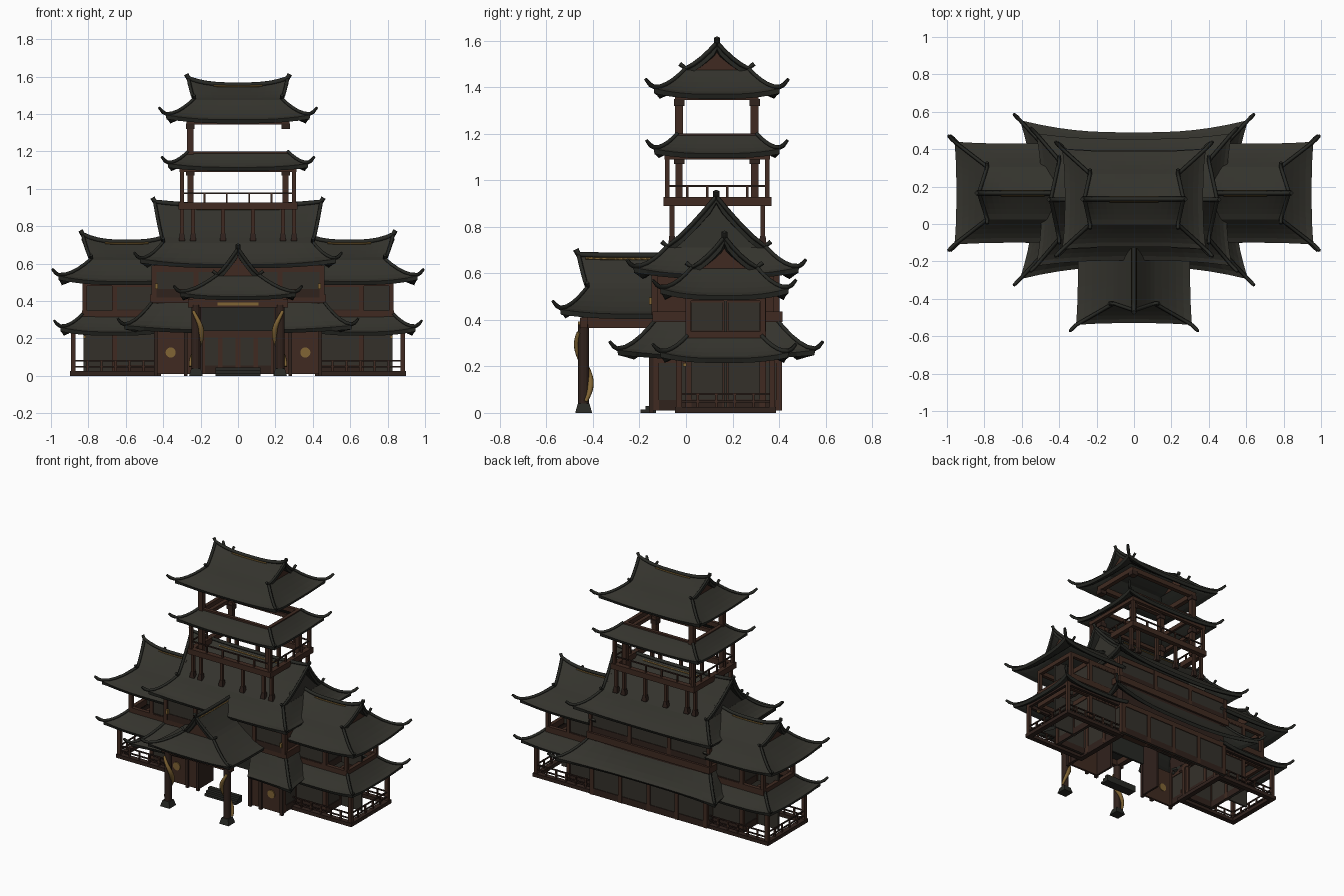
import bpy, bmesh, math
from mathutils import Vector

if "Cube" in bpy.data.objects:
    bpy.data.objects.remove(bpy.data.objects["Cube"])

def material(name, *rgb):
    m = bpy.data.materials.new(name)
    m.use_nodes = True
    m.diffuse_color = (*rgb, 1)
    m.node_tree.nodes["Principled BSDF"].inputs["Base Color"].default_value = (*rgb, 1)
    return m

TILE = material("roof tile", 0.034, 0.033, 0.026)
TRIM = material("dark trim", 0.021, 0.022, 0.018)
WOOD = material("red brown wood", 0.050, 0.023, 0.015)
DARK = material("dark wood", 0.030, 0.016, 0.012)
PANEL = material("wall panel", 0.034, 0.030, 0.023)
GOLD = material("old gold", 0.22, 0.13, 0.035)

def link(name, data, mats, loc=(0, 0, 0), turn=0):
    ob = bpy.data.objects.new(name, data)
    for m in mats:
        data.materials.append(m)
    ob.location, ob.rotation_euler.z = loc, turn
    bpy.context.collection.objects.link(ob)
    return ob

def to_mesh(name, bm):
    me = bpy.data.meshes.new(name)
    bm.to_mesh(me)
    bm.free()
    return me

def box(name, x, y, z, mat, flare=1):
    """Box from three (low, high) ranges; flare scales its foot."""
    bm = bmesh.new()
    bmesh.ops.create_cube(bm, size=1)
    for v in bm.verts:
        k = flare if v.co.z < 0 else 1
        v.co = [c * abs(r[1] - r[0]) * f for c, r, f in zip(v.co, (x, y, z), (k, k, 1))]
    link(name, to_mesh(name, bm), [mat], [(r[0] + r[1]) / 2 for r in (x, y, z)])

def beam(name, a, b, z, w, mat):
    """Square-ended bar between two plan points."""
    x, y = [(min(p) - w / 2, max(p) + w / 2) for p in zip(a, b)]
    box(name, x, y, z, mat)

def post(name, x, y, z, w=0.024, mat=WOOD):
    beam(name, (x, y), (x, y), z, w, mat)

def along(a, b, n):
    return [(a[0] + (b[0] - a[0]) * i / n, a[1] + (b[1] - a[1]) * i / n) for i in range(n + 1)]

def wall(name, a, b, z, n):
    """Panelled wall with posts, sill and lintel."""
    beam(name + "_panel", a, b, z, 0.012, PANEL)
    for p in along(a, b, n):
        post(name + "_post", *p, z, 0.026)
    beam(name + "_sill", a, b, (z[0], z[0] + 0.045), 0.02, DARK)
    beam(name + "_lintel", a, b, (z[1] - 0.035, z[1]), 0.022, WOOD)

def railing(name, a, b, z, n, rails=2):
    for p in along(a, b, n):
        post(name + "_baluster", *p, z, 0.01)
    for i in range(rails):
        h = z[1] - i * (z[1] - z[0]) / 2
        beam(name + "_rail", a, b, (h - 0.008, h), 0.008, DARK)

def ring(name, x, y, z, w, mat):
    """Rectangular frame of four beams."""
    c = [(x[0], y[0]), (x[1], y[0]), (x[1], y[1]), (x[0], y[1])]
    for a, b in zip(c, c[1:] + c[:1]):
        beam(name, a, b, z, w, mat)
    return c

def cylinder(name, mat, **shape):
    bpy.ops.mesh.primitive_cylinder_add(**shape)
    bpy.context.object.name = name
    bpy.context.object.data.materials.append(mat)

def bar(name, pts, r, loc, turn, mat=TRIM, radii=None, sides=0):
    cu = bpy.data.curves.new(name, "CURVE")
    cu.dimensions, cu.bevel_depth, cu.bevel_resolution, cu.use_fill_caps = "3D", r, sides, True
    sp = cu.splines.new("POLY")
    sp.points.add(len(pts) - 1)
    for i, p in enumerate(pts):
        sp.points[i].co = (*p, 1)
        sp.points[i].radius = radii[i] if radii else 1
    link(name, cu, [mat], loc, turn)

def roof(name, loc, eave, top, z, flare, lift, tip, ridge=None, ends=(-1, 1), turn=0, gap=0, keep=1, r=0.01,
         board=WOOD, gilding=(-5, 5)):
    """Swept hip skirt, optionally topped by a gable; ridge = (half length, height, rise)."""
    def hip(side, u, t):
        k, c = 1 - t, abs(u) ** 3
        ax, ay = [b + (a - b) * k + flare * c * k for a, b in zip(eave, top)]
        h = z[0] + (z[1] - z[0]) * t ** 1.4 + lift * c * k * k
        return Vector([(u * ax, -ay, h), (ax, u * ay, h), (-u * ax, ay, h), (-ax, -u * ay, h)][side])
    def slope(s, u, t):
        hx = top[0] + (ridge[0] - top[0]) * t
        h = z[1] + (ridge[1] - z[1]) * t ** 1.15 + ridge[2] * abs(u) ** 3 * t * t
        return Vector((-s * u * hx, s * top[1] * (1 - t), h))
    def unwanted(c):
        return (abs(c.x) < gap and c.y < -top[1]) or (c.z < z[1] and c.x * ends[0] < -keep)
    bm = bmesh.new()
    def patch(f, s, nu=14, nt=5):
        g = [[bm.verts.new(f(s, 2 * i / nu - 1, j / nt)) for i in range(nu + 1)] for j in range(nt + 1)]
        for j in range(nt):
            for i in range(nu):
                bm.faces.new((g[j][i], g[j][i + 1], g[j + 1][i + 1], g[j + 1][i]))
    for side in range(4):
        patch(hip, side)
    for s in (-1, 1) if ridge else ():
        patch(slope, s)
    bmesh.ops.remove_doubles(bm, verts=bm.verts, dist=0.0005)
    bmesh.ops.delete(bm, geom=[f for f in bm.faces if unwanted(f.calc_center_median())], context="FACES")
    mod = link(name, to_mesh(name, bm), [TILE, TRIM], loc, turn).modifiers.new("thickness", "SOLIDIFY")
    mod.thickness, mod.offset, mod.material_offset, mod.material_offset_rim = 0.022, -1, 1, 1
    up = Vector((0, 0, r * 0.6))
    for sx in ends:
        for sy in (-1, 1):
            # Hip ridge ending in an upturned tip
            pts = [hip(1 + sy, sx * -sy, i / 5) + up for i in range(5, -1, -1)]
            pts += [pts[-1] + Vector((sx * tip * k, sy * tip * k, tip * h)) for k, h in ((0.5, 0.3), (1, 0.9))]
            bar(name + "_hip_ridge", pts, r, loc, turn, radii=[1] * 6 + [1.1, 0.8])
            if ridge:
                # Gable edge with its foot turned up
                edge = [slope(sy, -sx * sy, i / 4) + up for i in range(4, -1, -1)]
                bar(name + "_gable_edge", edge + [edge[-1] + Vector((0, sy * 0.025, 0.02))], r, loc, turn)
        if ridge:
            # Recessed gable board
            gx, low = sx * (top[0] - 0.004), z[1] - 0.01
            g = bpy.data.meshes.new(name + "_gable")
            g.from_pydata([(gx, -sx * top[1], low), (gx, sx * top[1], low), (gx, 0, ridge[1])], [], [(0, 1, 2)])
            link(name + "_gable", g, [board], loc, turn)
    if ridge:
        # Ridge beam with raised ends and gilded sides
        line = [slope(-1, i / 6, 1) + up for i in range(-6, 7)]
        tips = {s: [Vector((s * (ridge[0] + 0.012), 0, ridge[1] + ridge[2] + 0.028))] * (s in ends) for s in (-1, 1)}
        bar(name + "_ridge", tips[-1] + line + tips[1], r * 1.3, loc, turn)
        for s in (-1, 1):
            gilt = [slope(s, -s * i / 10, 0.91) + up for i in range(gilding[0], gilding[1] + 1)]
            bar(name + "_ridge_gilding", gilt, 0.005, loc, turn, GOLD)

# Central hall, hollow below with an open front
beam("hall_rear_wall", (-0.43, 0.395), (0.43, 0.395), (0.012, 0.39), 0.012, DARK)
box("hall_upper_body", (-0.45, 0.45), (-0.13, 0.39), (0.37, 0.60), WOOD)
wall("hall_back", (-0.43, 0.40), (0.43, 0.40), (0.01, 0.25), 4)
wall("hall_upper_back", (-0.45, 0.39), (0.45, 0.39), (0.43, 0.59), 3)
wall("hall_upper_front", (-0.45, -0.135), (0.45, -0.135), (0.42, 0.59), 4)
ring("hall_belt", (-0.455, 0.455), (-0.13, 0.40), (0.39, 0.435), 0.03, WOOD)
for s in (-1, 1):
    wall("hall_side", (s * 0.435, -0.13), (s * 0.435, 0.40), (0.01, 0.25), 3)
    beam("hall_side_upper", (s * 0.43, -0.13), (s * 0.43, 0.39), (0.24, 0.39), 0.012, DARK)
    # Front bays with round medallions
    box("bay_front", (s * 0.2, s * 0.44), (-0.15, -0.135), (0.01, 0.26), WOOD)
    beam("bay_inner_wall", (s * 0.2, -0.14), (s * 0.2, 0), (0.01, 0.37), 0.014, DARK)
    for x in (0.2, 0.28, 0.44):
        post("bay_post", s * x, -0.15, (0, 0.25), 0.02, DARK)
    cylinder("bay_medallion", GOLD, vertices=20, radius=0.027, depth=0.026,
             location=(s * 0.36, -0.143, 0.125), rotation=(math.pi / 2, 0, 0))
roof("hall_skirt_roof", (0, 0.13, 0), (0.545, 0.36), (0.455, 0.26), (0.245, 0.395), 0.065, 0.025, 0.033, gap=0.2)
roof("hall_main_roof", (0, 0.13, 0), (0.495, 0.325), (0.40, 0.21), (0.595, 0.71), 0.03, 0.03, 0.03,
     ridge=(0.445, 0.905, 0.02), board=TILE)

# Entrance
wall("entrance_doors", (-0.19, 0.37), (0.19, 0.37), (0.01, 0.24), 4)
box("entrance_transom", (-0.2, 0.2), (-0.145, -0.13), (0.24, 0.37), TRIM)
for i in range(3):
    box("entrance_step", (-0.12, 0.12), (-0.195 + i * 0.02, -0.13), (i * 0.015, i * 0.015 + 0.015), TRIM)

# Portico
for s in (-1, 1):
    x, y = s * 0.225, -0.44
    cylinder("portico_column", DARK, vertices=12, radius=0.024, depth=0.36, location=(x, y, 0.2))
    box("portico_column_base", (x - 0.025, x + 0.025), (y - 0.025, y + 0.025), (0, 0.04), TRIM, 1.45)
    turns = [i * 0.2 for i in range(27)]
    coil = [(x + s * 0.03 * math.cos(a), y + 0.03 * math.sin(a + 0.3), 0.05 + a * 0.057) for a in turns]
    bar("column_gold_coil", coil, 0.016, (0, 0, 0), 0, GOLD, [0.5 + 0.5 * math.sin(a * 0.6) for a in turns], 2)
    beam("portico_side_beam", (x, y), (x, -0.13), (0.365, 0.41), 0.03, WOOD)
beam("portico_front_beam", (-0.25, -0.44), (0.25, -0.44), (0.365, 0.41), 0.032, WOOD)
box("portico_gold_plate", (-0.11, 0.11), (-0.464, -0.456), (0.376, 0.392), GOLD)
box("portico_ceiling", (-0.24, 0.24), (-0.45, -0.13), (0.405, 0.415), TRIM)
roof("portico_roof", (0, -0.2, 0), (0.33, 0.30), (0.225, 0.11), (0.425, 0.535), 0.01, 0.02, 0.033,
     ridge=(0.262, 0.67, 0.005), ends=(1,), turn=-math.pi / 2, gilding=(-3, 9))

# Side wings, open at the outer ends
for s in (-1, 1):
    inner, mid, end, out = s * 0.43, s * 0.66, s * 0.82, s * 0.88
    for level, z in (("lower", (0.012, 0.26)), ("upper", (0.31, 0.51))):
        for y in (0.01, 0.33):
            wall("wing_%s_wall" % level, (inner, y), (mid, y), z, 1)
        wall("wing_%s_end" % level, (mid, 0.01), (mid, 0.33), z, 2)
        beam("wing_%s_partition" % level, (mid, 0.17), (end, 0.17), z, 0.012, PANEL)
        ring("wing_%s_top_frame" % level, (inner, end), (0.01, 0.33), (z[1] - 0.03, z[1]), 0.024, WOOD)
    ring("wing_upper_floor_frame", (inner, end), (0.01, 0.33), (0.31, 0.35), 0.026, WOOD)
    ring("wing_deck", (inner, out), (-0.03, 0.37), (0, 0.025), 0.035, DARK)
    for y in (-0.03, 0.37):
        post("wing_upper_end_post", end, 0.17 + (y - 0.17) * 0.8, (0.31, 0.51))
        post("wing_porch_post", out, y, (0, 0.25))
        railing("wing_railing", (inner, y), (out, y), (0.02, 0.085), 6)
    post("wing_gold_fitting", end, -0.005, (0.2, 0.215), 0.014, GOLD)
    post("hall_gold_fitting", s * 0.435, -0.15, (0.465, 0.495), 0.016, GOLD)
    railing("wing_end_railing", (out, -0.03), (out, 0.37), (0.02, 0.085), 5)
    ring("wing_porch_beam", (inner, out), (-0.03, 0.37), (0.225, 0.25), 0.02, DARK)
    roof("wing_skirt_roof", (s * 0.66, 0.165, 0), (0.28, 0.265), (0.17, 0.16), (0.235, 0.325), 0.01, 0.025, 0.033,
         ends=(s,), keep=0.24)
    roof("wing_upper_roof", (s * 0.595, 0.165, 0), (0.355, 0.265), (0.19, 0.14), (0.505, 0.62), 0.01, 0.03, 0.033,
         ridge=(0.235, 0.71, 0.04), ends=(s,), keep=0.16)

# Tower balcony on stilts
xs, ys = (-0.3, 0.3), (-0.08, 0.35)
for y in (-0.06, 0.33):
    for x in (-0.3, -0.24, -0.08, 0.08, 0.24, 0.3):
        post("stilt", x, y, (0.73, 0.9), 0.02)
        box("stilt_foot", (x - 0.012, x + 0.012), (y - 0.012, y + 0.012), (0.72, 0.76), DARK, 1.4)
corners = ring("balcony_deck", xs, ys, (0.89, 0.928), 0.035, WOOD)
for a, b in zip(corners, corners[1:] + corners[:1]):
    railing("balcony_railing", a, b, (0.92, 0.98), 5, 1)
    post("balcony_post", *a, (0.92, 1.12), 0.02)

# Open tower storeys; the upper posts on one side are only short stubs
for x in (-0.255, 0.255):
    for y in (-0.03, 0.295):
        post("tower_lower_post", x, y, (0.9, 1.12), 0.032)
        post("tower_lower_capital", x, y, (1.07, 1.1), 0.045, DARK)
        post("tower_upper_post", x, y, (1.18 if x < 0 else 1.32, 1.37), 0.034)
        post("tower_upper_capital", x, y, (1.32, 1.35), 0.045, DARK)
ring("tower_lower_frame", xs, ys, (1.09, 1.115), 0.024, WOOD)
ring("tower_middle_frame", (-0.255, 0.255), (-0.03, 0.295), (1.17, 1.2), 0.024, WOOD)
ring("tower_upper_frame", (-0.26, 0.26), (-0.03, 0.295), (1.345, 1.38), 0.03, WOOD)
roof("tower_skirt_roof", (0, 0.133, 0), (0.365, 0.26), (0.265, 0.17), (1.115, 1.195), 0.01, 0.02, 0.033)
roof("tower_top_roof", (0, 0.133, 0), (0.37, 0.255), (0.235, 0.135), (1.37, 1.475), 0.015, 0.025, 0.037,
     ridge=(0.265, 1.55, 0.035))
